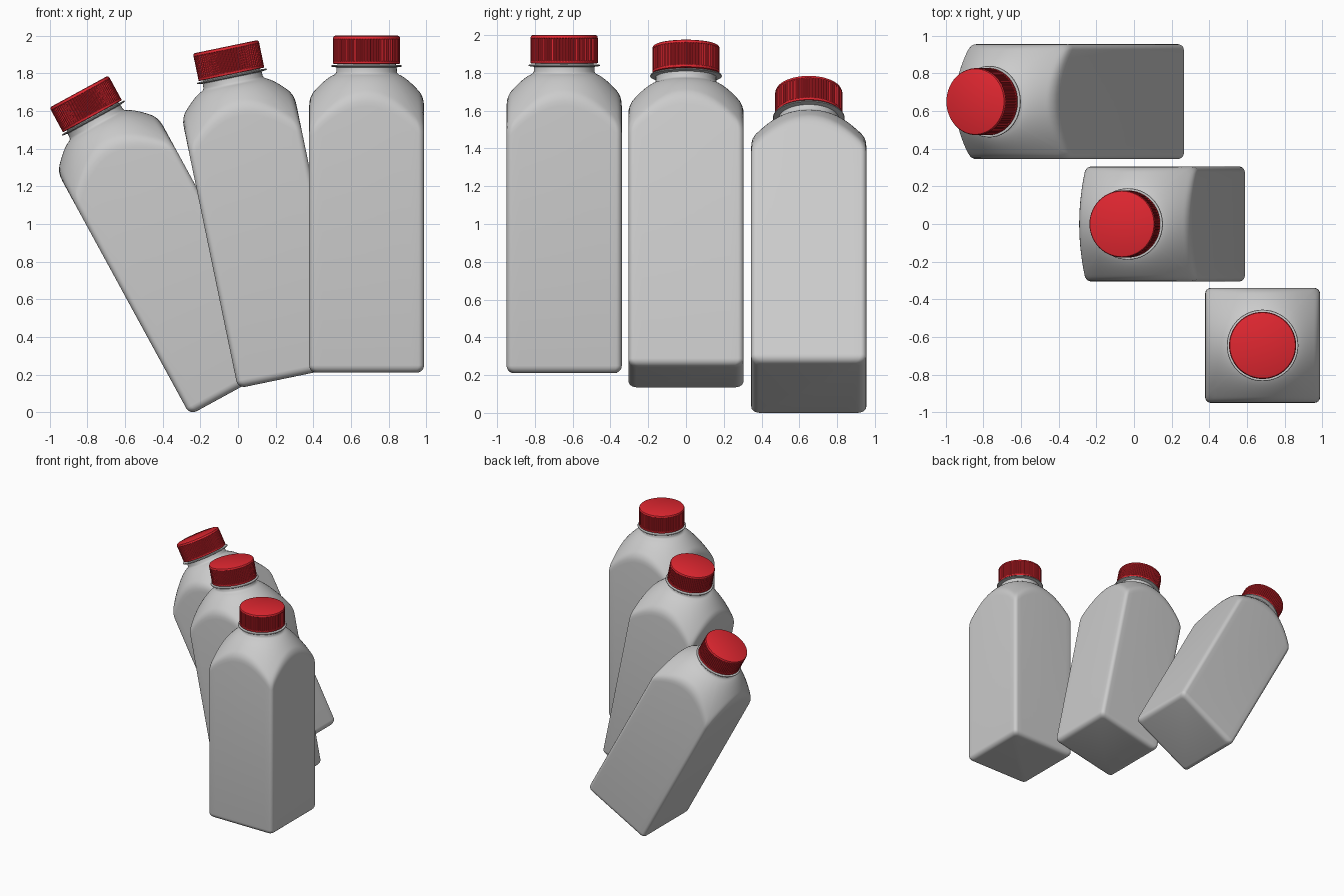
import bpy
import bmesh
from math import sin, cos, pi, radians, hypot
from mathutils import Matrix

if "Cube" in bpy.data.objects:
    bpy.data.objects.remove(bpy.data.objects["Cube"])

HALF = 0.305      # half width of the square body
CORNER = 0.03     # radius of the upright edges
NECK = 0.165      # neck radius

red = bpy.data.materials.new("cap_red")
red.diffuse_color = (0.75, 0.02, 0.03, 1)
red.use_nodes = True
red.node_tree.nodes["Principled BSDF"].inputs["Base Color"].default_value = red.diffuse_color


def rounded_square():
    """Counter-clockwise outline with arcs at the corners and points along the sides."""
    pts = []
    c = HALF - CORNER
    for q in range(4):
        a0 = q * pi / 2
        loc = [(HALF, -c + 2 * c * i / 14) for i in range(14)]
        loc += [(c + CORNER * cos(t), c + CORNER * sin(t))
                for t in (i * pi / 12 for i in range(6))]
        pts += [(x * cos(a0) - y * sin(a0), x * sin(a0) + y * cos(a0)) for x, y in loc]
    return pts


def dome(r):
    """Height of the turned shoulder at a distance r from the axis."""
    return 1.585 - 1.926 * max(r - NECK, 0) ** 1.41


def loft(name, rings, matrix, material=None, angle=35):
    """Skin a stack of equal-length rings, closing both ends."""
    bm = bmesh.new()
    loops = [[bm.verts.new(p) for p in ring] for ring in rings]
    for a, b in zip(loops, loops[1:]):
        n = len(a)
        for i in range(n):
            j = (i + 1) % n
            bm.faces.new((a[i], a[j], b[j], b[i]))
    bm.faces.new(loops[0][::-1])
    bm.faces.new(loops[-1])
    me = bpy.data.meshes.new(name)
    bm.to_mesh(me)
    bm.free()
    ob = bpy.data.objects.new(name, me)
    bpy.context.collection.objects.link(ob)
    ob.matrix_world = matrix
    if material:
        me.materials.append(material)
    bpy.ops.object.select_all(action='DESELECT')
    ob.select_set(True)
    bpy.context.view_layer.objects.active = ob
    bpy.ops.object.shade_smooth_by_angle(angle=radians(angle))
    return ob


def bottle_body(name, matrix):
    sq = rounded_square()
    rings = []
    # rounded base
    e = 0.04
    for i in range(6):
        t = i * pi / 10
        k = (HALF - e * (1 - sin(t))) / HALF
        rings.append([(x * k, y * k, e * (1 - cos(t))) for x, y in sq])
    # sides end where the turned shoulder meets the square, with a softened edge
    for inset, drop in ((0, 0.05), (0.002, 0.025), (0.008, 0.010), (0.018, 0.002)):
        ring = []
        for x, y in sq:
            s = hypot(x, y)
            r = s - inset
            ring.append((x * r / s, y * r / s, dome(r) - drop))
        rings.append(ring)
    # shoulder closing in to the neck
    for i in range(1, 15):
        t = i / 14
        ring = []
        for x, y in sq:
            s = hypot(x, y)
            r = (s - 0.018) * (1 - t) + (NECK + 0.008) * t
            ring.append((x * r / s, y * r / s, dome(r)))
        rings.append(ring)
    # neck, collar and the mouth under the cap
    for r, z in ((0.165, 1.589), (0.161, 1.597), (0.160, 1.622), (0.188, 1.626),
                 (0.190, 1.629), (0.188, 1.633), (0.155, 1.635), (0.155, 1.765)):
        rings.append([(x * r / hypot(x, y), y * r / hypot(x, y), z) for x, y in sq])
    loft(name, rings, matrix)


def bottle_cap(name, matrix):
    # ribbed wall with a plain rim at the top
    ribs = 72
    rings = []
    for r, depth, z in ((0.172, 0, 1.640), (0.178, 0, 1.642), (0.178, 0, 1.654),
                        (0.178, 0.005, 1.656), (0.178, 0.005, 1.770),
                        (0.178, 0, 1.774), (0.177, 0, 1.781),
                        (0.174, 0, 1.787), (0.168, 0, 1.790)):
        ring = []
        for i in range(ribs * 4):
            a = 2 * pi * i / (ribs * 4)
            q = r - (depth if i % 4 >= 2 else 0)
            ring.append((q * cos(a), q * sin(a), z))
        rings.append(ring)
    loft(name, rings, matrix, red, 30)


# three bottles leaning progressively: base centre and lean angle
for label, pos, lean in (("upright", (0.683, -0.645, 0.21), 0),
                         ("middle", (0.298, 0.0, 0.189), 11.7),
                         ("leaning", (0.012, 0.65, 0.132), 28.6)):
    m = Matrix.Translation(pos) @ Matrix.Rotation(radians(-lean), 4, 'Y')
    bottle_body(label + "_bottle_body", m)
    bottle_cap(label + "_bottle_cap", m)
